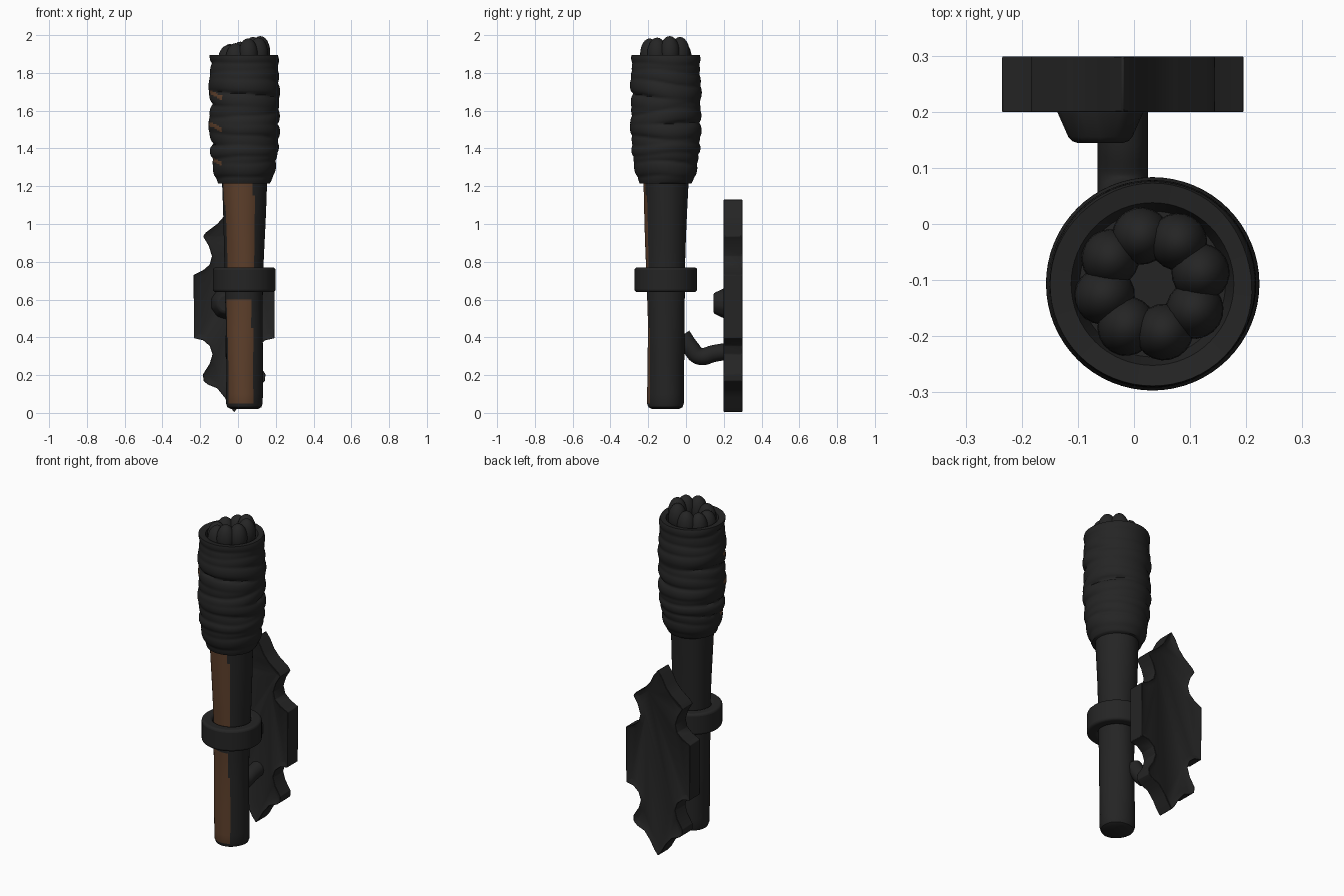
import bpy, bmesh, math, random
from mathutils import Vector, Matrix

random.seed(4)
cube = bpy.data.objects.get("Cube")
if cube:
    bpy.data.objects.remove(cube, do_unlink=True)

AXIS = Vector((0.033, -0.107, 0))


def material(name, rgb):
    m = bpy.data.materials.new(name)
    m.use_nodes = True
    m.diffuse_color = (*rgb, 1)
    bsdf = m.node_tree.nodes["Principled BSDF"]
    bsdf.inputs["Base Color"].default_value = (*rgb, 1)
    bsdf.inputs["Roughness"].default_value = 0.8
    return m


DARK = material("charcoal", (0.018, 0.018, 0.018))
BROWN = material("brown wood", (0.11, 0.05, 0.024))


def finish(name, bm, angle=40):
    bmesh.ops.recalc_face_normals(bm, faces=bm.faces[:])
    mesh = bpy.data.meshes.new(name)
    bm.to_mesh(mesh)
    bm.free()
    ob = bpy.data.objects.new(name, mesh)
    bpy.context.collection.objects.link(ob)
    mesh.materials.append(DARK)
    mesh.materials.append(BROWN)
    bpy.ops.object.select_all(action='DESELECT')
    ob.select_set(True)
    bpy.context.view_layer.objects.active = ob
    bpy.ops.object.shade_smooth_by_angle(angle=math.radians(angle))
    return ob


def bevel(ob, width, segments=2):
    mod = ob.modifiers.new("soft edges", 'BEVEL')
    mod.width, mod.segments = width, segments
    mod.limit_method = 'ANGLE'


def lathe(heights, radius, sides, closed=False):
    """Rings about the torch axis; radius(i, angle) gives each vertex radius."""
    bm = bmesh.new()
    rings = []
    for i, z in enumerate(heights):
        ring = []
        for k in range(sides):
            a = math.tau * k / sides
            r = radius(i, a)
            ring.append(bm.verts.new(AXIS + Vector((r * math.cos(a), r * math.sin(a), z))))
        rings.append(ring)
    pairs = list(zip(rings, rings[1:]))
    if closed:
        pairs.append((rings[-1], rings[0]))
    for lo, hi in pairs:
        for k in range(sides):
            n = (k + 1) % sides
            bm.faces.new((lo[k], lo[n], hi[n], hi[k]))
    if not closed:
        bm.faces.new(rings[0])
        bm.faces.new(rings[-1])
    return bm


def interpolate(profile, z):
    for (z0, r0), (z1, r1) in zip(profile, profile[1:]):
        if z <= z1:
            return r0 + (r1 - r0) * max(0, z - z0) / (z1 - z0)
    return profile[-1][1]


# Wooden handle, bare wood on the front and charred elsewhere
shaft = [(0.02, 0.07), (0.03, 0.09), (0.05, 0.097), (0.5, 0.097), (0.8, 0.104), (1.3, 0.122)]
levels = [0.02, 0.03, 0.05] + [0.05 + 0.05 * i for i in range(1, 26)]
bm = lathe(levels, lambda i, a: interpolate(shaft, levels[i]) + 0.002 * math.sin(3 * a + 7 * levels[i]), 48)
for f in bm.faces:
    c = f.calc_center_median() - AXIS
    front = math.degrees(math.atan2(c.x, -c.y))
    wobble = 4 * math.sin(9 * c.z)
    charred = 0.6 < c.z < 0.7
    f.material_index = int(-62 + wobble < front < 29 + wobble and c.z > 0.04 and not charred)
finish("handle", bm)

# Cloth wrapping: overlapping tilted bands sculpted into one sleeve
sleeve = [(1.2, 0.118), (1.26, 0.14), (1.35, 0.157), (1.48, 0.168), (1.7, 0.169), (1.9, 0.164)]
bands = [(1.23 + 0.054 * i, random.uniform(0.008, 0.03), random.uniform(0, math.tau),
          random.uniform(0.032, 0.048), random.uniform(0.014, 0.023)) for i in range(13)]
steps = 80
cloth_z = [1.215 + 0.68 * i / steps for i in range(steps + 1)]


def cloth_radius(i, a):
    if i > steps:
        return 0.145 if i == steps + 1 else 0.13
    z = cloth_z[i]
    bump = 0
    for height, tilt, phase, half, depth in bands:
        d = (z - height - tilt * math.sin(a + phase) - 0.005 * math.sin(3 * a + phase)) / half
        if abs(d) < 1:
            bump = max(bump, depth * math.sqrt(1 - d * d))
    return interpolate(sleeve, z) + bump


all_z = cloth_z + [cloth_z[-1] - 0.005, cloth_z[-1] - 0.05]
bm = lathe(all_z, cloth_radius, 64)
for f in bm.faces:
    c = f.calc_center_median()
    if -0.17 < c.x < -0.085 and c.y < AXIS.y - 0.04:
        for gap in (1.70, 1.53, 1.35):
            if abs(c.z - gap + 0.5 * (c.x + 0.15)) < 0.011:
                f.material_index = 1
finish("cloth_wrap", bm, 60)

# Bundled rags on top, a ring of lumps around a hollow
lumps = 8
for i in range(lumps):
    a = math.tau * (i + 0.3) / lumps
    bm = bmesh.new()
    bmesh.ops.create_uvsphere(bm, u_segments=20, v_segments=12, radius=1)
    x, y = 0.088 * math.cos(a), 0.088 * math.sin(a)
    top = 1.972 + 0.27 * x + random.uniform(-0.006, 0.006)
    place = Matrix.Translation(AXIS + Vector((x, y, top - 0.085)))
    size = Matrix.Diagonal((random.uniform(0.05, 0.056), 0.052, 0.085, 1))
    bm.transform(place @ Matrix.Rotation(a, 4, 'Z') @ size)
    finish(f"rag_lump_{i + 1}", bm, 80)

# Iron collar around the handle
collar = [(0.64, 0.105), (0.64, 0.166), (0.77, 0.166), (0.77, 0.105)]
ob = finish("collar", lathe([p[0] for p in collar], lambda i, a: collar[i][1], 40, closed=True))
bevel(ob, 0.014, 3)

# Scalloped wall plate with a dished face on both sides
half = [(0, 1.13), (0.03, 1.09), (0.055, 1.04), (0.09, 1.0), (0.15, 0.955), (0.165, 0.935),
        (0.135, 0.885), (0.118, 0.83), (0.13, 0.785), (0.165, 0.755), (0.215, 0.73),
        (0.213, 0.395), (0.165, 0.385), (0.13, 0.355), (0.115, 0.31), (0.13, 0.26),
        (0.165, 0.205), (0.163, 0.17), (0.14, 0.15), (0.09, 0.13), (0.05, 0.08),
        (0.025, 0.035), (0, 0.004)]
outline = half + [(-x, z) for x, z in reversed(half[1:-1])]
bm = bmesh.new()
face = bm.faces.new([bm.verts.new((x - 0.02, 0.198, z)) for x, z in outline])
grown = bmesh.ops.extrude_face_region(bm, geom=[face], use_keep_orig=True)
bmesh.ops.translate(bm, vec=(0, 0.102, 0), verts=[v for v in grown["geom"] if isinstance(v, bmesh.types.BMVert)])
bmesh.ops.recalc_face_normals(bm, faces=bm.faces[:])
sides = [f for f in bm.faces if abs(f.normal.y) > 0.9]
bmesh.ops.inset_region(bm, faces=sides, thickness=0.026, depth=-0.014, use_even_offset=True)
bevel(finish("wall_plate", bm, 35), 0.008)

# Faceted rivet on the plate
bm = bmesh.new()
bmesh.ops.create_cone(bm, cap_ends=True, segments=10, radius1=0.09, radius2=0.055, depth=0.075)
bm.transform(Matrix.Translation((-0.06, 0.182, 0.58)) @ Matrix.Rotation(math.pi / 2, 4, 'X'))
bevel(finish("rivet", bm), 0.012)

# Curved bracket arm joining plate and handle
curve = bpy.data.curves.new("bracket_arm", 'CURVE')
curve.dimensions = '3D'
curve.bevel_depth = 0.045
curve.bevel_resolution = 4
curve.use_fill_caps = True
path = [(0.24, 0.33), (0.15, 0.315), (0.07, 0.3), (0.025, 0.345), (-0.02, 0.41)]
spline = curve.splines.new('BEZIER')
spline.bezier_points.add(len(path) - 1)
for point, (y, z) in zip(spline.bezier_points, path):
    point.co = (-0.02, y, z)
    point.handle_left_type = point.handle_right_type = 'AUTO'
curve.materials.append(DARK)
arm = bpy.data.objects.new("bracket_arm", curve)
bpy.context.collection.objects.link(arm)
